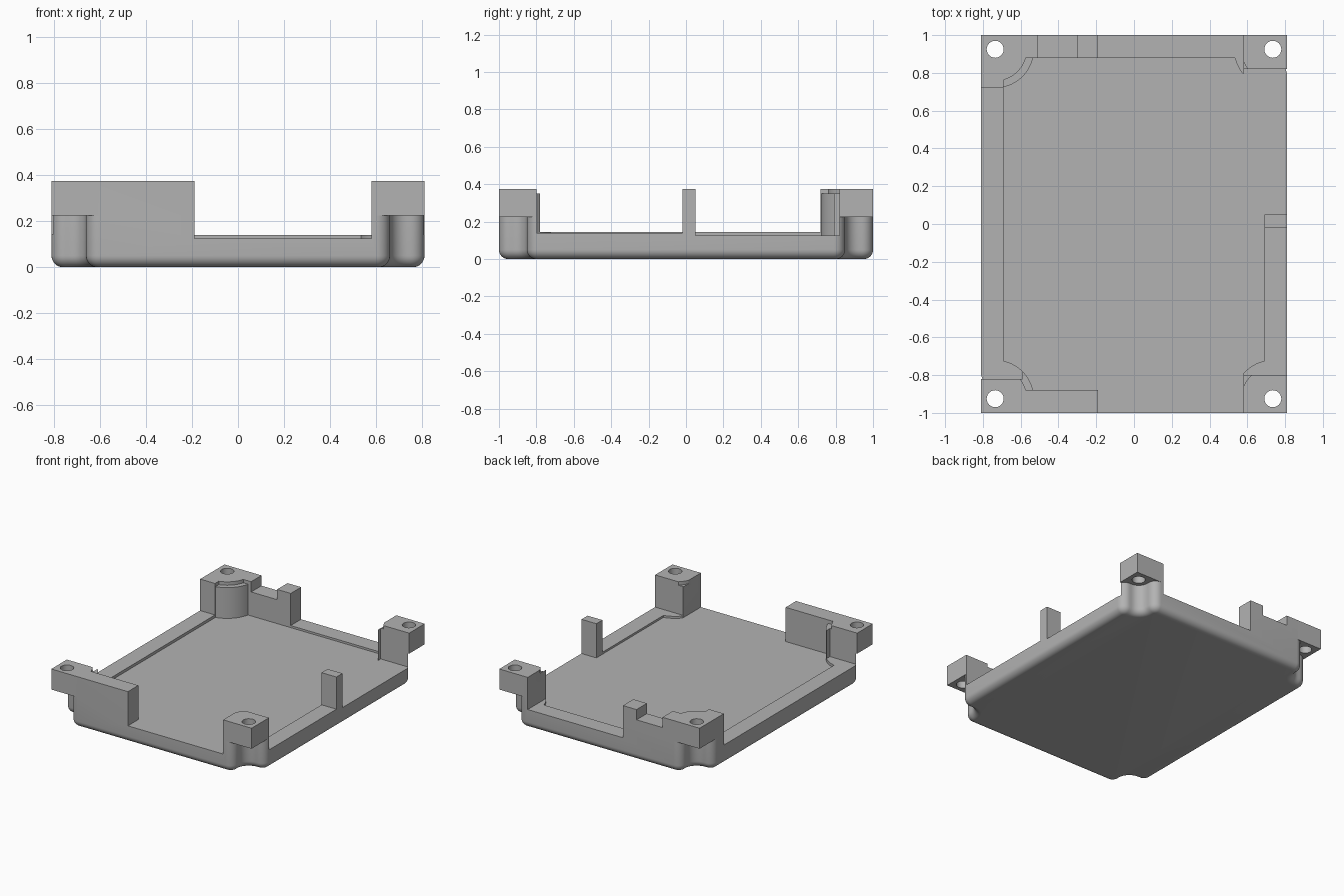
import bpy, bmesh, math

HX, HY, TOP = 0.81, 1.0, 0.375       # half width, half length, height
BOLT = (0.735, 0.925)                # screw hole centre in one corner
SHELF, FLOOR = 0.225, 0.125          # underside of corner pads, tray floor
ROUND = 0.05                         # bottom edge radius

cube = bpy.data.objects.get("Cube")
if cube:
    bpy.data.objects.remove(cube, do_unlink=True)

grey = bpy.data.materials.new("plain_grey")
grey.use_nodes = True
grey.diffuse_color = (0.45, 0.45, 0.45, 1)
grey.node_tree.nodes["Principled BSDF"].inputs["Base Color"].default_value = (0.45, 0.45, 0.45, 1)


def arc(centre, r, a0, a1, n=8):
    angles = [math.radians(a0 + (a1 - a0) * i / n) for i in range(n + 1)]
    return [(centre[0] + r * math.cos(a), centre[1] + r * math.sin(a)) for a in angles]


def four_corners(corner):
    """Mirror one corner path into a closed counter-clockwise outline."""
    loop = []
    for sx, sy in ((1, 1), (-1, 1), (-1, -1), (1, -1)):
        path = corner if sx * sy > 0 else corner[::-1]
        loop += [(sx * x, sy * y) for x, y in path]
    return loop


def loft(name, rings):
    """Solid through rings of (outline, height) with equal point counts."""
    bm = bmesh.new()
    rows = [[bm.verts.new((x, y, z)) for x, y in loop] for loop, z in rings]
    n = len(rows[0])
    bm.faces.new(rows[0][::-1])
    bm.faces.new(rows[-1])
    for low, high in zip(rows, rows[1:]):
        for i in range(n):
            j = (i + 1) % n
            bm.faces.new((low[i], low[j], high[j], high[i]))
    bmesh.ops.remove_doubles(bm, verts=bm.verts, dist=1e-5)
    bmesh.ops.recalc_face_normals(bm, faces=bm.faces)
    mesh = bpy.data.meshes.new(name)
    bm.to_mesh(mesh)
    bm.free()
    mesh.materials.append(grey)
    obj = bpy.data.objects.new(name, mesh)
    bpy.context.collection.objects.link(obj)
    return obj


def box(name, x0, x1, y0, y1, z0):
    plan = [(x0, y0), (x1, y0), (x1, y1), (x0, y1)]
    return loft(name, [(plan, z0), (plan, 0.6)])


def notched_corner(inset):
    """Scooped outer corner with rounded entry edges."""
    return (arc((0.75, 0.79), 0.06 - inset, 0, 90)
            + arc(BOLT, 0.075 + inset, 270, 180)
            + arc((0.60, 0.94), 0.06 - inset, 0, 90))


def cavity_outline(r, wx=0.69, wy=0.88):
    """Inner rectangle with a round boss biting into each corner."""
    start = 360 - math.degrees(math.acos((wx - BOLT[0]) / r))
    end = 180 + math.degrees(math.asin((BOLT[1] - wy) / r))
    return four_corners(arc(BOLT, r, start, end, 20))


# Outer body: rounded bottom, scooped corners, square pads above them
corner = notched_corner(0)
mid = len(corner) // 2
square = [(HX, y) if i < mid else (HX, HY) if i == mid else (x, HY)
          for i, (x, y) in enumerate(corner)]
rings = []
for i in range(9):
    t = math.pi / 2 * i / 8
    rings.append((four_corners(notched_corner(ROUND * (1 - math.sin(t)))),
                  ROUND * (1 - math.cos(t))))
rings += [(four_corners(corner), SHELF), (four_corners(square), SHELF),
          (four_corners(square), TOP)]
body = loft("case_base", rings)

# Cavity, and the shallow step on top of the bosses
cavity, step = cavity_outline(0.205), cavity_outline(0.168)
cutters = [loft("cavity_cutter", [(cavity, FLOOR), (cavity, 0.6)]),
           loft("boss_step_cutter", [(step, 0.35), (step, 0.6)])]

# Openings that lower the walls between the pads and posts
cutters += [
    box("right_wall_opening", -1.1, -0.59, -0.82, 0.72, 0.145),
    box("left_wall_front_opening", 0.58, 1.1, -0.80, -0.02, 0.14),
    box("left_wall_back_opening", 0.58, 1.1, 0.05, 0.82, FLOOR),
    box("front_wall_opening", -0.19, 0.58, -1.2, -0.7, FLOOR),
    box("back_wall_opening", -0.19, 0.58, 0.7, 1.2, 0.14),
    box("back_wall_dip", -0.51, -0.30, 0.8, 1.2, 0.30),
]

# Screw holes through the corner pads
for sx in (-1, 1):
    for sy in (-1, 1):
        ring = arc((sx * BOLT[0], sy * BOLT[1]), 0.045, 0, 345, 23)
        cutters.append(loft("screw_hole_cutter", [(ring, 0.1), (ring, 0.6)]))

bpy.ops.object.select_all(action="DESELECT")
body.select_set(True)
bpy.context.view_layer.objects.active = body
for cutter in cutters:
    cutter.hide_render = True
    mod = body.modifiers.new(cutter.name, "BOOLEAN")
    mod.operation, mod.solver, mod.object = "DIFFERENCE", "EXACT", cutter
    bpy.ops.object.modifier_apply(modifier=mod.name)
    bpy.data.objects.remove(cutter, do_unlink=True)

bpy.ops.object.shade_smooth_by_angle(angle=math.radians(30))
